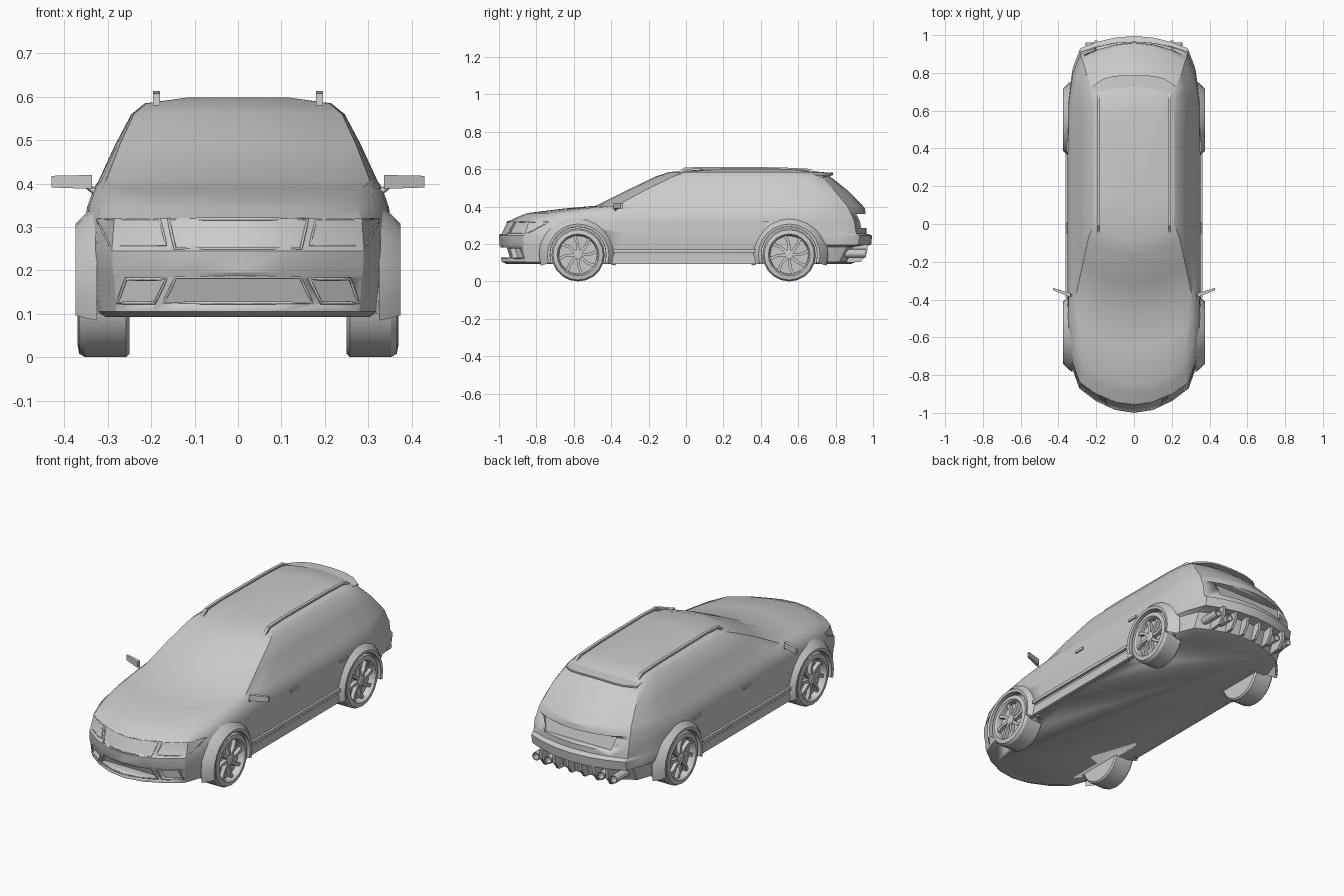
import bpy, bmesh, math
from mathutils import Vector

if "Cube" in bpy.data.objects:
    bpy.data.objects.remove(bpy.data.objects["Cube"])

# Body levels: z, front centre y, front corner y, front corner x, mid x, rear corner x, rear corner y, rear centre y
LEVELS = [
    (.093, -.960, -.84, .250, .333, .25, .78, .88),
    (.105, -.985, -.86, .280, .342, .28, .82, .91),
    (.185, -.990, -.87, .285, .351, .28, .86, .935),
    (.195, -.997, -.87, .288, .352, .285, .92, .990),
    (.245, -1.00, -.87, .290, .353, .285, .93, .995),
    (.256, -.985, -.86, .290, .353, .285, .91, .966),
    (.320, -.955, -.84, .285, .351, .285, .90, .966),
    (.345, -.900, -.79, .275, .348, .280, .89, .963),
    (.365, -.850, -.74, .270, .341, .280, .88, .960),
    (.390, -.650, -.55, .285, .332, .275, .87, .957),
    (.405, -.480, -.37, .305, .322, .270, .86, .945),
    (.490, -.310, -.215, .272, .283, .25, .79, .860),
    (.560, -.165, -.07, .240, .246, .220, .72, .772),
    (.585, -.090, .00, .210, .215, .190, .67, .725),
    (.598, .080, .15, .120, .120, .120, .55, .600),
]


def half_outline(lv):
    """Right half of one plan outline, from front centre to rear centre."""
    z, yf, yfc, wf, wm, wr, yrc, yr = lv
    arc = (0, .35, .7, 1)
    pts = [(t * wf, yf + (yfc - yf) * t * t) for t in arc]
    for u in (.06, .15, .3, .5, .7, .85, .94):
        x = wm - (wm - wf) * max(0, 1 - u / .3) ** 4 - (wm - wr) * max(0, 1 - (1 - u) / .3) ** 4
        pts.append((x, yfc + (yrc - yfc) * u))
    return pts + [(t * wr, yr + (yrc - yr) * t * t) for t in reversed(arc)]


def surf(x, z, end=-1):
    """y of the body surface at x, z on the front (-1) or rear (1)."""
    for a, b in zip(LEVELS, LEVELS[1:]):
        if a[0] <= z <= b[0]:
            k = (z - a[0]) / (b[0] - a[0])
            pts = half_outline([p + (q - p) * k for p, q in zip(a, b)])
            break
    if end > 0:
        pts.reverse()
    for p, q in zip(pts, pts[1:7]):
        if p[0] <= abs(x) <= q[0]:
            return p[1] + (q[1] - p[1]) * (abs(x) - p[0]) / (q[0] - p[0])
    return pts[5][1]


def finish(name, bm, angle=25):
    bmesh.ops.recalc_face_normals(bm, faces=bm.faces)
    me = bpy.data.meshes.new(name)
    bm.to_mesh(me)
    bm.free()
    ob = bpy.data.objects.new(name, me)
    bpy.context.collection.objects.link(ob)
    bpy.ops.object.select_all(action='DESELECT')
    bpy.context.view_layer.objects.active = ob
    ob.select_set(True)
    bpy.ops.object.shade_smooth_by_angle(angle=math.radians(angle))
    return ob


def loft(name, rings, cap=True, closed=True):
    bm = bmesh.new()
    vs = [[bm.verts.new(p) for p in r] for r in rings]
    n = len(vs[0])
    for a, b in zip(vs, vs[1:]):
        for i in range(n if closed else n - 1):
            j = (i + 1) % n
            bm.faces.new((a[i], a[j], b[j], b[i]))
    if cap:
        bm.faces.new(vs[0])
        bm.faces.new(vs[-1])
    return finish(name, bm)


def prisms(name, pairs):
    """Several solids in one object, each spanning two matching polygons."""
    bm = bmesh.new()
    for A, B in pairs:
        a, b = [bm.verts.new(p) for p in A], [bm.verts.new(p) for p in B]
        bm.faces.new(a)
        bm.faces.new(b)
        for i in range(len(a)):
            j = (i + 1) % len(a)
            bm.faces.new((a[i], a[j], b[j], b[i]))
    return finish(name, bm)


def box(x0, x1, y0, y1, z0, z1):
    q = [(y0, z0), (y1, z0), (y1, z1), (y0, z1)]
    return [(x0, *p) for p in q], [(x1, *p) for p in q]


def spin(name, profile, y, z, n=20, a0=0, a1=360, cap=False):
    """Revolve (x, radius) points about an axis along x."""
    full = a1 - a0 == 360
    angs = [math.radians(a0 + (a1 - a0) * i / n) for i in range(n if full else n + 1)]
    return loft(name, [[(x, y + r * math.cos(a), z + r * math.sin(a)) for a in angs]
                       for x, r in profile], cap, full)


def tube(name, pts, r=.003, cyclic=False):
    cu = bpy.data.curves.new(name, 'CURVE')
    cu.dimensions = '3D'
    cu.bevel_depth, cu.bevel_resolution = r, 0
    cu.use_fill_caps = True
    sp = cu.splines.new('POLY')
    sp.points.add(len(pts) - 1)
    for p, c in zip(sp.points, pts):
        p.co = (*c, 1)
    sp.use_cyclic_u = cyclic
    ob = bpy.data.objects.new(name, cu)
    bpy.context.collection.objects.link(ob)


def cut(target, cutter):
    cutter.hide_render = True
    m = target.modifiers.new('cut', 'BOOLEAN')
    m.object, m.operation, m.solver = cutter, 'DIFFERENCE', 'EXACT'
    bpy.context.view_layer.objects.active = target
    bpy.ops.object.modifier_apply(modifier=m.name)
    bpy.data.objects.remove(cutter)


def trace(outline, end=-1, off=0, steps=4):
    """Lay an (x, z) polygon on the front or rear surface."""
    out = []
    for (x0, z0), (x1, z1) in zip(outline, outline[1:] + outline[:1]):
        for i in range(steps):
            k = i / steps
            x, z = x0 + (x1 - x0) * k, z0 + (z1 - z0) * k
            out.append((x, surf(x, z, end) + off, z))
    return out


# Body shell: stacked plan outlines
rings = []
for lv in LEVELS:
    h = half_outline(lv)
    rings.append([(x, y, lv[0]) for x, y in h] + [(-x, y, lv[0]) for x, y in h[-2:0:-1]])
body = loft('body_shell', rings)

# Wheel wells
WHEELS, WZ, WR = (-.577, .552), .142, .142
for y in WHEELS:
    for s in (-1, 1):
        cut(body, spin('well_cutter', [(s * .245, .149), (s * .5, .149)], y, WZ, 24, cap=True))

# Front intakes and rear plate recess
centre = [(-.172, .125), (.172, .125), (.143, .184), (-.143, .184)]
duct = [(.192, .125), (.278, .125), (.258, .18), (.165, .18)]
mirrored = [(-x, z) for x, z in duct]
for o in (centre, duct, mirrored):
    back = [(x, surf(x, z) + .03, z) for x, z in o]
    cut(body, prisms('intake_cutter', [([(x, -1.1, z) for x, z in o], back)]))
    tube('intake_trim', trace(o, -1, 0), .004, True)
plate = [(-.2, .285), (.2, .285), (.22, .36), (-.22, .36)]
cut(body, prisms('plate_cutter', [([(x, 1.1, z) for x, z in plate],
                                   [(x, surf(x, z, 1) - .012, z) for x, z in plate])]))

# Grille and headlight outlines
tube('grille_frame', trace([(-.145, .25), (.145, .25), (.16, .318), (-.16, .318)]), .004, True)
for s in (-1, 1):
    lamp = [(s * .165, .258), (s * .295, .258), (s * .325, .318), (s * .18, .318)]
    tube('headlight_frame', trace(lamp), .003, True)

for s in (-1, 1):
    for y in WHEELS:
        # Flared arch, tyre, rim and spokes
        spin('wheel_arch', [(s * .30, .149), (s * .372, .150), (s * .375, .165), (s * .350, .19), (s * .325, .208)],
             y, WZ, 14, -16, 196)
        spin('tyre', [(s * .25, .10), (s * .25, .134), (s * .258, WR), (s * .352, WR), (s * .366, .134),
                      (s * .370, .112), (s * .362, .106), (s * .335, .102)], y, WZ, 20)
        spin('rim_disc', [(s * .25, .101), (s * .335, .103)], y, WZ, 20, cap=True)
        spin('hub', [(s * .33, .026), (s * .358, .026), (s * .362, .018)], y, WZ, 12, cap=True)
        spokes = []
        for k in range(8):
            a = k * math.pi / 4
            quad = []
            for r, da in ((.02, -.45), (.065, -.05), (.106, .12), (.106, .29), (.065, .18), (.02, .45)):
                quad.append((y + r * math.cos(a + da), WZ + r * math.sin(a + da)))
            spokes.append(([(s * .33, *q) for q in quad], [(s * .356, *q) for q in quad]))
        prisms('wheel_spokes', spokes)

    # Roof rail
    side = [(-.045, .58), (-.01, .608), (.1, .613), (.5, .61), (.66, .602), (.69, .582),
            (.67, .582), (.64, .594), (.5, .600), (.1, .603), (0, .598), (-.02, .58)]
    prisms('roof_rail', [([(s * .18, *p) for p in side], [(s * .196, *p) for p in side])])

    # Door mirror and its arm
    z0, z1 = .388, .42
    inner = [(s * .337, -.388, z0), (s * .337, -.366, z0), (s * .337, -.366, z1), (s * .337, -.388, z1)]
    outer = [(s * .43, -.35, z0 + .003), (s * .43, -.338, z0 + .003), (s * .43, -.338, z1 - .002), (s * .43, -.35, z1 - .002)]
    prisms('door_mirror', [(inner, outer)])
    tube('mirror_arm', [(s * .318, -.38, .372), (s * .345, -.375, .393)], .007)

    # Door moulding, sill skirt and handles
    prisms('door_moulding', [box(s * .335, s * .362, -.39, .37, .155, .172)])
    prisms('sill_skirt', [box(s * .32, s * .353, -.43, .41, .094, .142)])
    prisms('door_handles', [box(s * .335, s * .358, y, y + .06, .308, .322) for y in (-.05, .38)])

# Tailgate spoiler
lo, hi = [], []
for i in range(9):
    t = -1 + i / 4
    y = .787 - .055 * t ** 4
    z = .584 - .016 * t * t
    lo.append([(t * .215, .66, z - .012), (t * .215, y, z - .012), (t * .215, y, z - .003), (t * .215, .66, z + .004)])
loft('tailgate_spoiler', lo)

# Rear diffuser fins and exhaust pipes
fins = []
for x in (-.2, -.12, -.04, .04, .12, .2):
    prof = [(.86, .100), (.935, .105), (.968, .15), (.972, .198), (.86, .198)]
    fins.append(([(x - .008, *p) for p in prof], [(x + .008, *p) for p in prof]))
prisms('diffuser_fins', fins)
for x in (-.235, -.16, .16, .235):
    rs = []
    for y, r in ((.84, .022), (.962, .022), (.962, .017), (.90, .017)):
        rs.append([(x + r * math.cos(k * math.pi / 6), y, .15 + r * math.sin(k * math.pi / 6)) for k in range(12)])
    loft('exhaust_pipe', rs)
